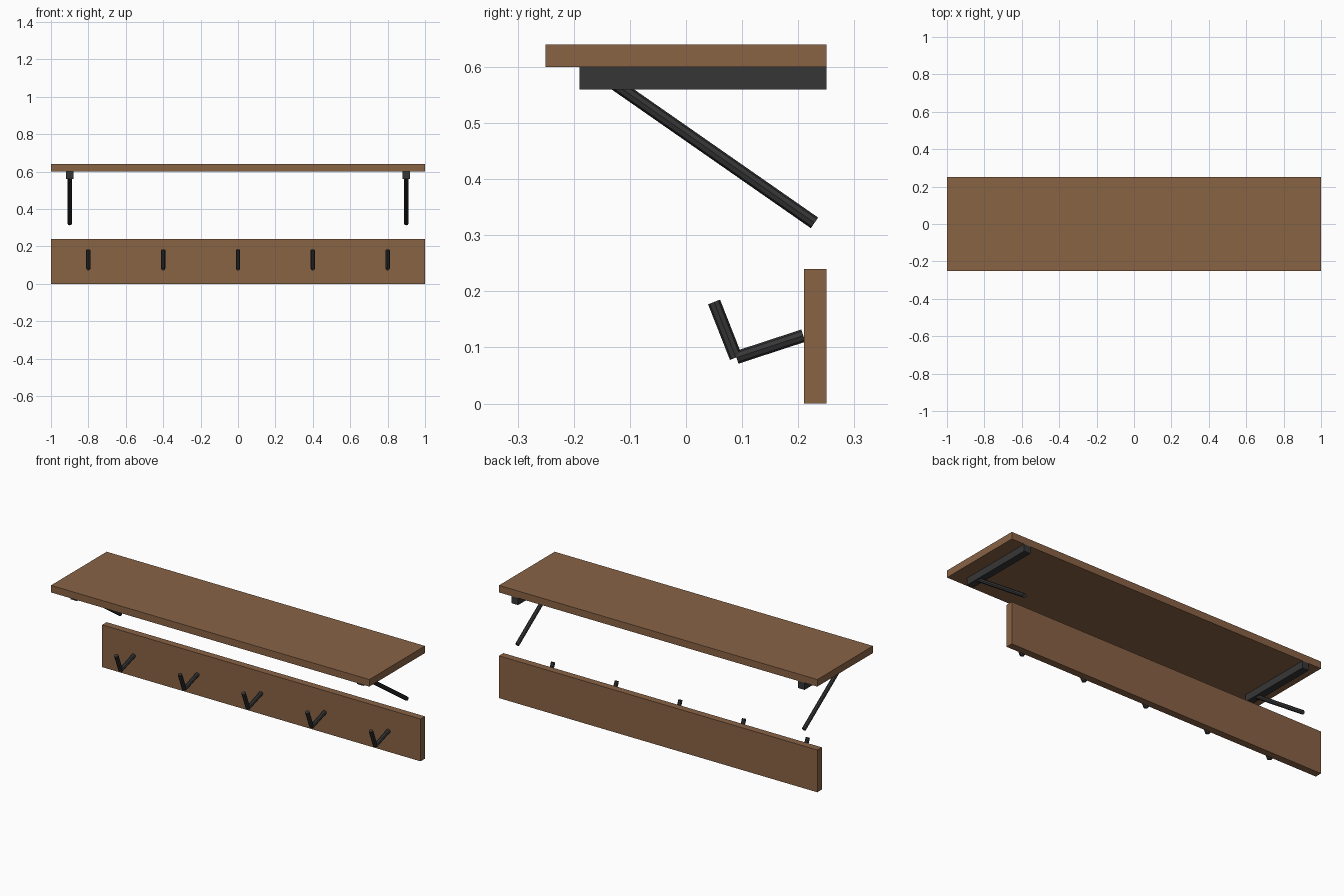
import bpy
from mathutils import Vector

default = bpy.data.objects.get("Cube")
if default:
    bpy.data.objects.remove(default, do_unlink=True)


def material(name, rgb):
    mat = bpy.data.materials.new(name)
    mat.use_nodes = True
    color = (*rgb, 1.0)
    mat.diffuse_color = color
    mat.node_tree.nodes["Principled BSDF"].inputs["Base Color"].default_value = color
    return mat


wood = material("brown wood", (0.25, 0.125, 0.06))
metal = material("black metal", (0.037, 0.037, 0.037))


def box(name, low, high, mat):
    """Box between two opposite corners."""
    low, high = Vector(low), Vector(high)
    bpy.ops.mesh.primitive_cube_add(size=1, location=(low + high) / 2)
    obj = bpy.context.object
    obj.name = name
    obj.scale = high - low
    bpy.ops.object.transform_apply(location=False, rotation=False, scale=True)
    obj.data.materials.append(mat)


def rod(name, x, start, end, radius=0.0115):
    """Eight-sided bar at x between two (y, z) points."""
    a, b = Vector((x, *start)), Vector((x, *end))
    axis = b - a
    bpy.ops.mesh.primitive_cylinder_add(vertices=8, radius=radius,
                                        depth=axis.length, location=(a + b) / 2)
    obj = bpy.context.object
    obj.name = name
    # Tilt about x only, so that the facets stay symmetric
    obj.rotation_mode = 'QUATERNION'
    obj.rotation_quaternion = Vector((0, 0, 1)).rotation_difference(axis)
    obj.data.materials.append(metal)


# Wooden boards
box("shelf_board", (-1, -0.25, 0.60), (1, 0.25, 0.64), wood)
box("hook_board", (-1, 0.21, 0), (1, 0.25, 0.24), wood)

# Shelf brackets with diagonal struts
for side, x in (("right", -0.9), ("left", 0.9)):
    box(f"{side}_bracket", (x - 0.02, -0.19, 0.56), (x + 0.02, 0.25, 0.60), metal)
    rod(f"{side}_strut", x, (-0.14, 0.579), (0.229, 0.322))

# Row of coat hooks
for i in range(5):
    x = -0.8 + 0.4 * i
    rod(f"hook_arm_{i + 1}", x, (0.209, 0.121), (0.09, 0.082))
    rod(f"hook_tip_{i + 1}", x, (0.089, 0.082), (0.05, 0.181))
